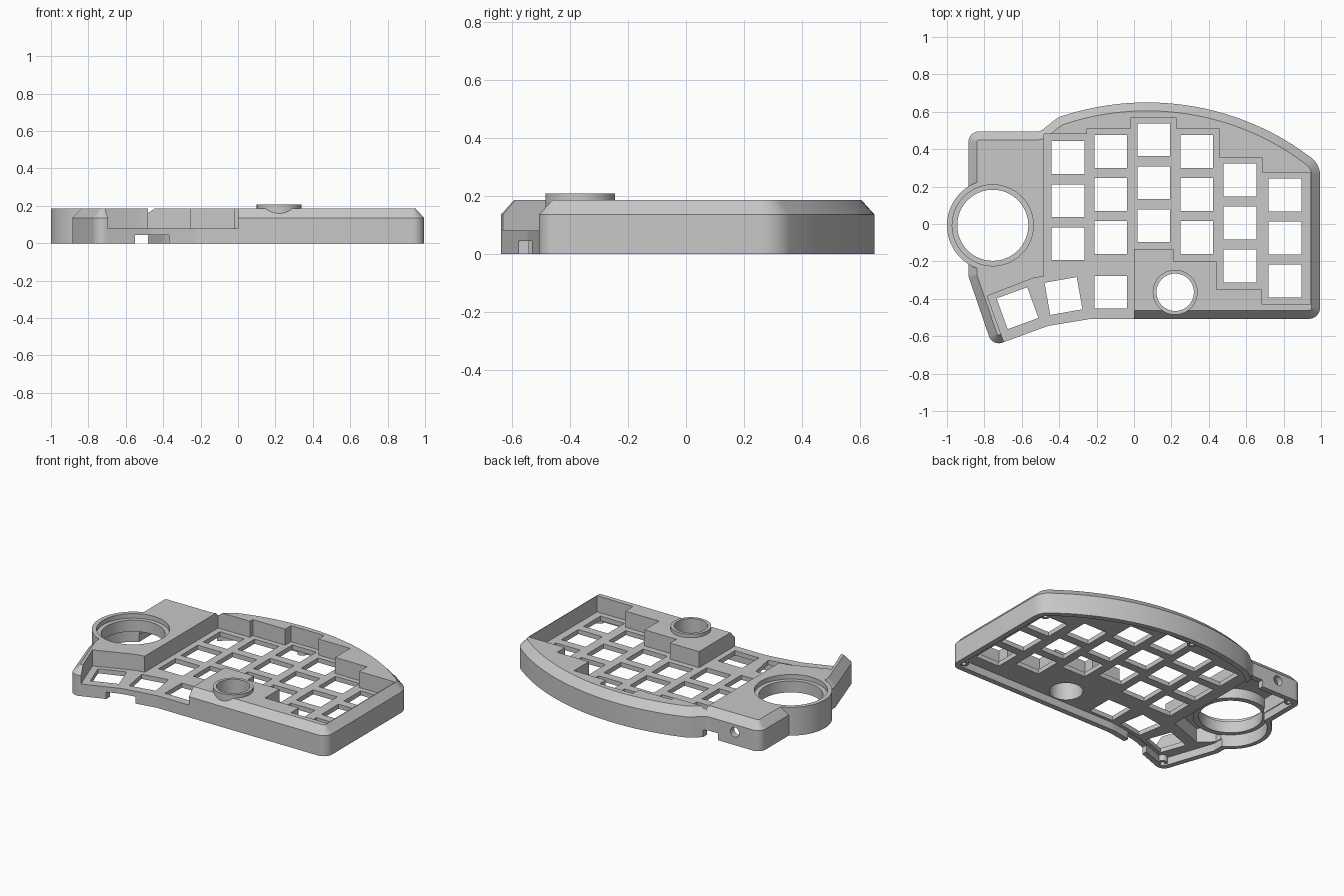
import bpy, bmesh
from math import radians, sqrt, cos, sin, pi
from mathutils import Vector, Matrix

if "Cube" in bpy.data.objects:
    bpy.data.objects.remove(bpy.data.objects["Cube"], do_unlink=True)

TOP, SHOULDER, PLATE, UNDER = 0.185, 0.135, 0.08, 0.05

grey = bpy.data.materials.new("case grey")
grey.use_nodes = True
grey.diffuse_color = (0.58, 0.58, 0.58, 1)
grey.node_tree.nodes["Principled BSDF"].inputs["Base Color"].default_value = (0.58, 0.58, 0.58, 1)


def rounded(points, steps=8):
    """Round the corners of a polygon given as (x, y, radius)."""
    out = []
    for i, (x, y, r) in enumerate(points):
        p = Vector((x, y))
        if r == 0:
            out.append(p)
            continue
        a = (Vector(points[i - 1][:2]) - p).normalized()
        b = (Vector(points[(i + 1) % len(points)][:2]) - p).normalized()
        half = a.angle(b) / 2
        reach = r * cos(half) / sin(half)
        centre = p + (a + b).normalized() * r / sin(half)
        start = (p + a * reach - centre).normalized()
        end = (p + b * reach - centre).normalized()
        for k in range(steps + 1):
            out.append(centre + start.lerp(end, k / steps).normalized() * r)
    return out


def inset(loop, d):
    """Move a counterclockwise loop inwards by d."""
    out = []
    for i, p in enumerate(loop):
        e1 = (p - loop[i - 1]).normalized()
        e2 = (loop[(i + 1) % len(loop)] - p).normalized()
        n1, n2 = Vector((-e1.y, e1.x)), Vector((-e2.y, e2.x))
        out.append(p + (n1 + n2) * d / (1 + n1.dot(n2)))
    return out


def add_loft(bm, layers):
    """Closed solid through (loop, z) layers."""
    rings = [[bm.verts.new((p[0], p[1], z)) for p in loop] for loop, z in layers]
    bm.faces.new(rings[0][::-1])
    bm.faces.new(rings[-1])
    for low, high in zip(rings, rings[1:]):
        for i in range(len(low)):
            j = (i + 1) % len(low)
            bm.faces.new((low[i], low[j], high[j], high[i]))


def make(name, *solids):
    bm = bmesh.new()
    for layers in solids:
        add_loft(bm, layers)
    bmesh.ops.recalc_face_normals(bm, faces=bm.faces)
    mesh = bpy.data.meshes.new(name)
    bm.to_mesh(mesh)
    bm.free()
    mesh.materials.append(grey)
    obj = bpy.data.objects.new(name, mesh)
    bpy.context.collection.objects.link(obj)
    return obj


def prism(loop, z0, z1):
    return [(loop, z0), (loop, z1)]


def disc(x, y, r, n=64):
    return [(x + r * cos(2 * pi * k / n), y + r * sin(2 * pi * k / n)) for k in range(n)]


def box(x0, x1, y0, y1):
    return [(x0, y0), (x1, y0), (x1, y1), (x0, y1)]


def combine(target, tool, operation="DIFFERENCE"):
    mod = target.modifiers.new("combine", "BOOLEAN")
    mod.operation, mod.object, mod.solver = operation, tool, "EXACT"
    bpy.context.view_layer.objects.active = target
    bpy.ops.object.modifier_apply(modifier=mod.name)
    bpy.data.objects.remove(tool, do_unlink=True)


# Case outline: bowed back edge, angled thumb corner
bow = [(x, sqrt(1.455 ** 2 - (x - 0.07) ** 2) - 0.805, 0)
       for x in [0.85 - 1.25 * k / 24 for k in range(25)]]
outline = rounded([(0.995, -0.507, 0.06), (0.995, 0.322, 0.12)] + bow + [
    (-0.435, 0.548, 0), (-0.5, 0.495, 0.05), (-0.885, 0.495, 0.055),
    (-0.885, -0.28, 0.06), (-0.757, -0.654, 0.055), (-0.46, -0.545, 0.2),
    (-0.23, -0.507, 0.2)])
case = make("keyboard_case",
            [(outline, 0), (outline, SHOULDER), (inset(outline, 0.045), TOP)])

# Round housing on the thumb side
ball = (-0.755, -0.007)
combine(case, make("housing", prism(disc(*ball, 0.245, 96), 0, TOP)), "UNION")

# Hollow underside, deeper below the housing
combine(case, make("cavity", prism(inset(outline, 0.035), -0.1, UNDER)))
combine(case, make("deep_cavity", prism(
    [(-0.845, -0.25), (-0.76, -0.33), (-0.52, -0.24), (-0.52, 0.455), (-0.845, 0.455)],
    -0.1, 0.145)))
combine(case, make("housing_cavity", prism(disc(*ball, 0.217), -0.1, 0.145)))

# Stepped key well, open at the front
well = [(-0.785, -0.385), (-0.63, -0.81), (0, -0.81), (0, -0.135), (0.21, -0.135),
        (0.21, -0.2), (0.44, -0.2), (0.44, -0.35), (0.685, -0.35), (0.685, -0.43),
        (0.945, -0.43), (0.945, 0.275), (0.685, 0.275), (0.685, 0.355), (0.455, 0.355),
        (0.455, 0.51), (0.225, 0.51), (0.225, 0.57), (-0.015, 0.57), (-0.015, 0.51),
        (-0.25, 0.51), (-0.25, 0.48), (-0.48, 0.48), (-0.48, -0.28), (-0.54, -0.29)]
combine(case, make("well", prism(well, PLATE, 0.4)))

# Key openings: six staggered columns and three thumb keys
columns = [(-0.353, 0.355), (-0.125, 0.388), (0.105, 0.45),
           (0.335, 0.388), (0.567, 0.235), (0.807, 0.155)]
keys = [(x, y - 0.23 * row, 0) for x, y in columns for row in range(3)]
keys += [(-0.125, -0.365, 0), (-0.377, -0.385, 10), (-0.623, -0.45, 20)]
square = box(-0.0875, 0.0875, -0.0875, 0.0875)
holes = []
for x, y, tilt in keys:
    turn = Matrix.Rotation(radians(tilt), 2)
    holes.append(prism([turn @ Vector(c) + Vector((x, y)) for c in square], -0.1, 0.15))
combine(case, make("key_holes", *holes))

# Housing collar, seat and bore
combine(case, make("collar", prism(disc(*ball, 0.225), 0.08, 0.16)), "UNION")
combine(case, make("seat", prism(disc(*ball, 0.217), 0.155, 0.3)))
combine(case, make("bore", prism(disc(*ball, 0.19), -0.1, 0.3)))

# Raised dial ring
dial = (0.22, -0.365)
combine(case, make("dial_ring", prism(disc(*dial, 0.12), PLATE, 0.208)), "UNION")
combine(case, make("dial_bore", prism(disc(*dial, 0.1), -0.1, 0.3)))

# Cable notches in the front and back walls
combine(case, make("front_notch", prism(box(-0.55, -0.37, -0.7, -0.46), -0.1, 0.045)))
combine(case, make("back_notch", prism(box(-0.58, -0.48, 0.43, 0.6), -0.1, 0.045)))

# Round socket through the back wall
socket = make("socket", prism(disc(0, 0, 0.032, 32), -0.1, 0.1))
socket.data.transform(Matrix.Translation((-0.7, 0.5, 0.085)) @ Matrix.Rotation(pi / 2, 4, "X"))
combine(case, socket)

# Screw posts under the corners
posts = [(0.94, -0.45), (0.93, 0.29), (0.05, 0.595), (-0.83, 0.44), (-0.72, -0.595)]
combine(case, make("posts", *[prism(disc(x, y, 0.03, 24), 0.01, 0.06) for x, y in posts]), "UNION")
combine(case, make("screws", *[prism(disc(x, y, 0.014, 16), -0.1, 0.045) for x, y in posts]))

bpy.ops.object.select_all(action="DESELECT")
case.select_set(True)
bpy.context.view_layer.objects.active = case
bpy.ops.object.shade_smooth_by_angle(angle=radians(25))
